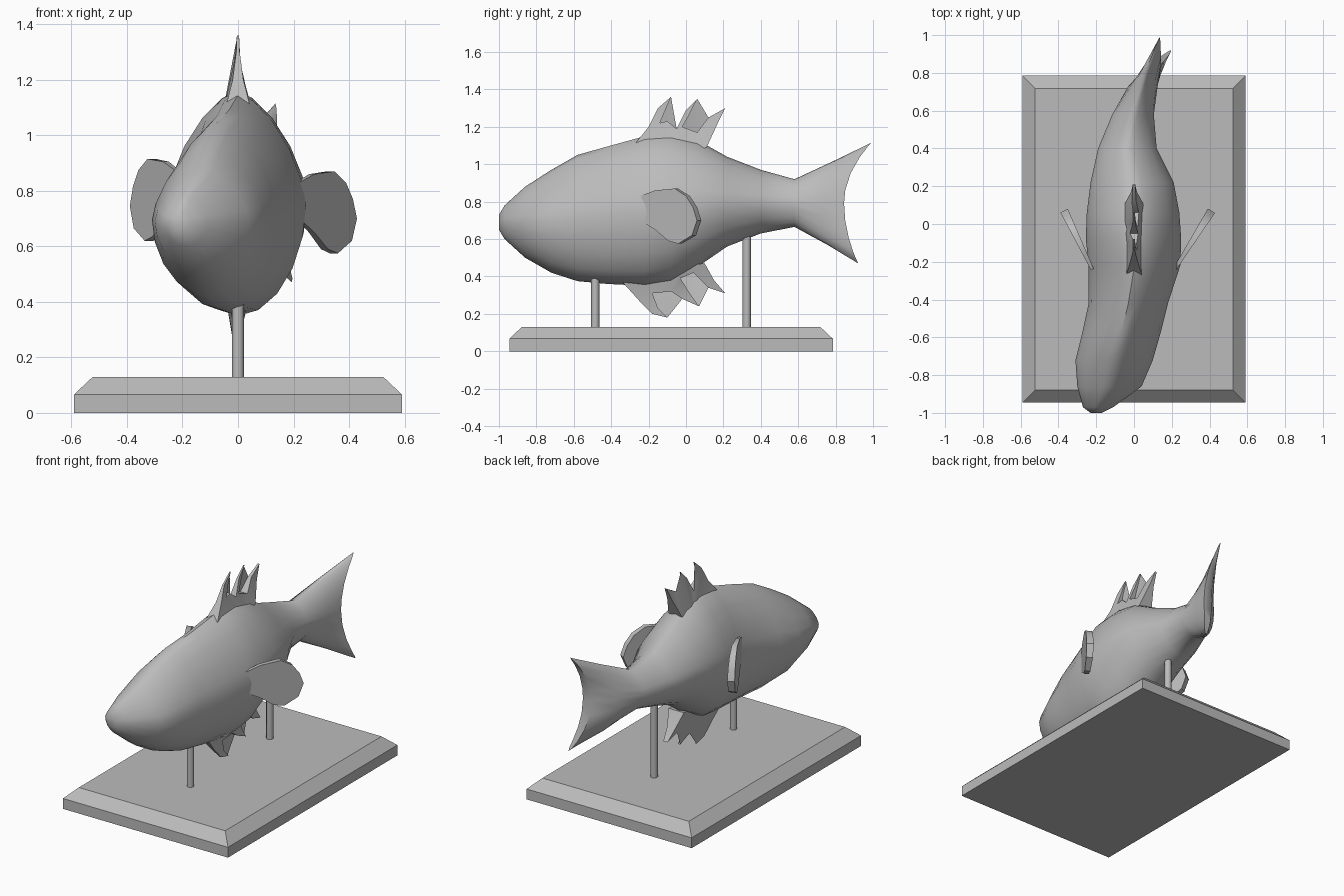
import bpy
import bmesh
from math import cos, sin, tau, radians, copysign
from mathutils import Vector

default = bpy.data.objects.get("Cube")
if default:
    bpy.data.objects.remove(default, do_unlink=True)

# One plain grey for everything
GREY = (0.5, 0.5, 0.5, 1)
grey = bpy.data.materials.new("plain grey")
grey.use_nodes = True
grey.diffuse_color = GREY
grey.node_tree.nodes["Principled BSDF"].inputs["Base Color"].default_value = GREY


def finish(name, bm, smooth_angle=None):
    """Turn a bmesh into a named, shaded object."""
    bmesh.ops.recalc_face_normals(bm, faces=bm.faces)
    mesh = bpy.data.meshes.new(name)
    bm.to_mesh(mesh)
    bm.free()
    mesh.materials.append(grey)
    obj = bpy.data.objects.new(name, mesh)
    bpy.context.collection.objects.link(obj)
    if smooth_angle:
        bpy.ops.object.select_all(action='DESELECT')
        obj.select_set(True)
        bpy.context.view_layer.objects.active = obj
        bpy.ops.object.shade_smooth_by_angle(angle=radians(smooth_angle))
    return obj


def power(value, exponent):
    return copysign(abs(value) ** exponent, value)


def loop_faces(bm, a, b):
    """Bridge two matching closed loops."""
    n = len(a)
    for i in range(n):
        j = (i + 1) % n
        bm.faces.new((a[i], a[j], b[j], b[i]))


def plate(name, outline, place, smooth_angle=35):
    """Fin plate: place(u, v, side) puts each outline point on either face."""
    bm = bmesh.new()
    sides = [[bm.verts.new(place(u, v, s)) for u, v in outline] for s in (-1, 1)]
    loop_faces(bm, *sides)
    caps = [bm.faces.new(side) for side in sides]
    bmesh.ops.triangulate(bm, faces=caps)
    return finish(name, bm, smooth_angle)


# Plinth with a sloped upper rim
bm = bmesh.new()
levels = []
for z, inset in ((0, 0), (0.067, 0), (0.13, 0.067)):
    x, front, back = 0.59 - inset, inset - 0.945, 0.785 - inset
    corners = ((-x, front), (x, front), (x, back), (-x, back))
    levels.append([bm.verts.new((cx, cy, z)) for cx, cy in corners])
for low, high in zip(levels, levels[1:]):
    loop_faces(bm, low, high)
bm.faces.new(levels[0])
bm.faces.new(levels[-1])
finish("plinth", bm)

# Support rods
for name, y, top in (("front_rod", -0.485, 0.42), ("rear_rod", 0.325, 0.68)):
    bm = bmesh.new()
    bmesh.ops.create_cone(bm, cap_ends=True, segments=10, radius1=0.022,
                          radius2=0.022, depth=top - 0.12)
    bmesh.ops.translate(bm, verts=bm.verts, vec=(0, y, (top + 0.12) / 2))
    finish(name, bm, 40)

# Body sections: y, left edge, right edge, bottom, top, tail sweep
SECTIONS = (
    (-1.0, -0.23, -0.17, 0.65, 0.73, 0),
    (-0.97, -0.27, -0.11, 0.60, 0.78, 0),
    (-0.86, -0.30, 0.04, 0.50, 0.88, 0),
    (-0.72, -0.31, 0.10, 0.42, 0.97, 0),
    (-0.58, -0.275, 0.14, 0.375, 1.05, 0),
    (-0.42, -0.24, 0.18, 0.36, 1.095, 0),
    (-0.22, -0.24, 0.245, 0.35, 1.15, 0),
    (-0.08, -0.255, 0.25, 0.37, 1.16, 0),
    (0.06, -0.25, 0.24, 0.45, 1.13, 0),
    (0.22, -0.23, 0.21, 0.56, 1.04, 0),
    (0.4, -0.19, 0.12, 0.63, 0.97, 0),
    (0.58, -0.115, 0.105, 0.665, 0.92, 0),
    (0.73, -0.03, 0.125, 0.565, 1.02, 0.45),
    (0.845, 0.085, 0.145, 0.47, 1.115, 1),
)
RING = 20
bm = bmesh.new()
rings = []
for y, left, right, bottom, top, sweep in SECTIONS:
    ring = []
    for i in range(RING):
        a = tau * i / RING
        n = 1.32 if cos(a) > 0 else 1.05
        side, up = power(sin(a), n), power(cos(a), n)
        # the upper and lower tail lobes trail behind the notch
        dx, dy = (0.02, 0.145) if up > 0 else (0.08, 0.075)
        pull = sweep * up * up
        ring.append(bm.verts.new(((left + right) / 2 + side * (right - left) / 2 + dx * pull,
                                  y + dy * pull,
                                  (top + bottom) / 2 + up * (top - bottom) / 2)))
    rings.append(ring)
for a, b in zip(rings, rings[1:]):
    loop_faces(bm, a, b)
for ring in (rings[0], rings[-1]):  # strip caps for the snout and forked tail end
    for i in range(RING // 2):
        bm.faces.new(dict.fromkeys((ring[i], ring[i + 1], ring[-i - 1], ring[-i])))
finish("fish_body", bm, 50)

# Spiny fins along the back and belly, thin at the tips and flared at the root
BACK = ((-0.28, 1.10), (-0.20, 1.20), (-0.15, 1.30), (-0.08, 1.36), (-0.11, 1.29),
        (-0.14, 1.22), (-0.10, 1.23), (-0.05, 1.19), (0, 1.29), (0.06, 1.35),
        (0.02, 1.27), (-0.02, 1.20), (0.06, 1.17), (0.12, 1.25), (0.21, 1.30),
        (0.17, 1.22), (0.11, 1.09), (0, 1.05))
BELLY = ((-0.34, 0.37), (-0.25, 0.27), (-0.18, 0.20), (-0.1, 0.18), (-0.15, 0.23),
         (-0.18, 0.31), (-0.08, 0.32), (-0.02, 0.28), (0.07, 0.24), (0.02, 0.31),
         (-0.03, 0.39), (0.04, 0.42), (0.12, 0.34), (0.21, 0.31), (0.15, 0.38),
         (0.10, 0.47), (0, 0.46))
plate("back_fin", BACK,
      lambda y, z, s: (s * (0.004 + 0.6 * max(0, 1.36 - z) ** 2), y, z))
plate("belly_fin", BELLY,
      lambda y, z, s: (s * (0.005 + 0.6 * max(0, z - 0.18) ** 2), y, z))

# Side fins: u runs from root to tip, v is height
PADDLE = ((-0.15, 0.83), (0.15, 0.86), (0.55, 0.87), (0.78, 0.83), (0.92, 0.77),
          (1, 0.70), (0.9, 0.62), (0.62, 0.575), (0.42, 0.59), (0.15, 0.65),
          (-0.15, 0.70))
for name, root, tip, lift in (("left_fin", (0.24, -0.20), (0.41, 0.07), 0),
                              ("right_fin", (-0.24, -0.20), (-0.37, 0.07), 0.045)):
    start, along = Vector(root), Vector(tip) - Vector(root)
    normal = along.orthogonal().normalized()

    def place(u, v, s):
        p = start + along * u + normal * s * (0.01 + 0.012 * u)
        return (p.x, p.y, v + lift)

    plate(name, PADDLE, place)
